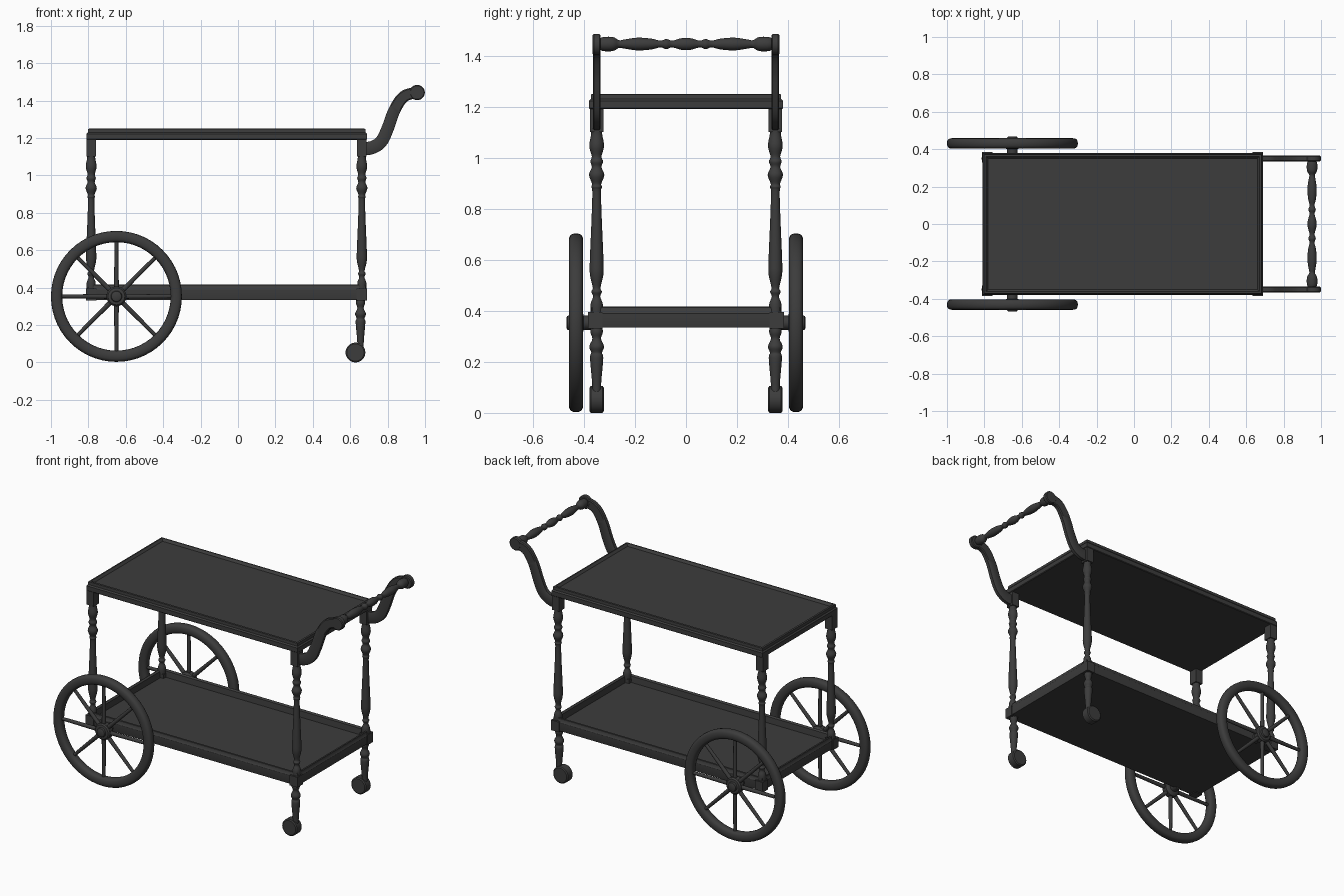
import bpy, bmesh, math
from mathutils import Vector, Matrix

if "Cube" in bpy.data.objects:
    bpy.data.objects.remove(bpy.data.objects["Cube"])

wood = bpy.data.materials.new("dark_wood")
wood.diffuse_color = (0.045, 0.045, 0.045, 1)
wood.use_nodes = True
wood.node_tree.nodes["Principled BSDF"].inputs["Base Color"].default_value = wood.diffuse_color


def finish(name, bm):
    bmesh.ops.recalc_face_normals(bm, faces=bm.faces)
    me = bpy.data.meshes.new(name)
    bm.to_mesh(me)
    bm.free()
    me.materials.append(wood)
    ob = bpy.data.objects.new(name, me)
    bpy.context.collection.objects.link(ob)
    return ob


def loft(bm, rings, closed=False):
    """Bridge rings of points; cap the ends unless closed into a loop."""
    rs = [[bm.verts.new(p) for p in r] for r in rings]
    n = len(rs[0])
    for a, b in zip(rs, rs[1:] + rs[:1] if closed else rs[1:]):
        for i in range(n):
            j = (i + 1) % n
            bm.faces.new((a[i], a[j], b[j], b[i]))
    if not closed:
        bm.faces.new(rs[0])
        bm.faces.new(rs[-1])


def turned(name, profile, loc, axis='Z', seg=20):
    """Lathe (radius, height) pairs around an axis through loc."""
    m = Matrix.Translation(loc)
    if axis == 'Y':
        m = m @ Matrix.Rotation(-math.pi / 2, 4, 'X')
    bm = bmesh.new()
    loft(bm, [[m @ Vector((r * math.cos(t), r * math.sin(t), h))
               for t in (2 * math.pi * i / seg for i in range(seg))] for r, h in profile])
    return finish(name, bm)


def box(name, c, s):
    bm = bmesh.new()
    bmesh.ops.create_cube(bm, size=1, matrix=Matrix.Translation(c) @ Matrix.Diagonal((*s, 1)))
    return finish(name, bm)


def smooth_path(pts, steps=6):
    """Catmull-Rom interpolation."""
    p = [Vector(q) for q in pts]
    p = [2 * p[0] - p[1]] + p + [2 * p[-1] - p[-2]]
    out = []
    for a, b, c, d in zip(p, p[1:], p[2:], p[3:]):
        for k in range(steps):
            t = k / steps
            out.append(0.5 * (2 * b + (c - a) * t + (2 * a - 5 * b + 4 * c - d) * t * t
                              + (3 * b - a - 3 * c + d) * t ** 3))
    return out + [p[-2]]


def lathe_curve(pts, steps=4):
    return [(max(v.x, 0.004), v.y) for v in smooth_path(pts, steps)]


# trays: rectangles lofted from (inset, height) profile
def tray(name, profile):
    bm = bmesh.new()
    loft(bm, [[(sx * (0.75 - d) - 0.06, sy * (0.38 - d), z)
               for sx, sy in ((-1, -1), (1, -1), (1, 1), (-1, 1))] for d, z in profile])
    finish(name, bm)


tray("top_tray", [(0.004, 1.19), (0, 1.194), (0, 1.222), (0.007, 1.23), (0.008, 1.248),
                  (0.018, 1.25), (0.03, 1.236)])
tray("lower_tray", [(0.006, 0.335), (0.004, 0.34), (0.004, 0.39), (0.009, 0.397),
                    (0.01, 0.413), (0.016, 0.416), (0.026, 0.408), (0.03, 0.37)])

upper_leg = lathe_curve([(0.022, 1.11), (0.022, 1.09), (0.029, 1.045), (0.019, 1.005), (0.025, 0.985),
                         (0.019, 0.963), (0.030, 0.932), (0.018, 0.898), (0.021, 0.885),
                         (0.017, 0.865), (0.020, 0.76), (0.027, 0.59), (0.026, 0.54),
                         (0.015, 0.49), (0.021, 0.475), (0.014, 0.455), (0.024, 0.425), (0.024, 0.37)])
lower_leg = lathe_curve([(0.022, 0.34), (0.024, 0.315), (0.017, 0.29), (0.029, 0.26), (0.021, 0.235),
                         (0.026, 0.215), (0.018, 0.12), (0.017, 0.07)])
arm_path = smooth_path([(0.66, 1.143), (0.715, 1.148), (0.765, 1.18), (0.80, 1.25), (0.835, 1.345),
                        (0.885, 1.42), (0.955, 1.445)])

for side, y in (("front", -0.35), ("back", 0.35)):
    s = math.copysign(1, y)
    for end, x in (("left", -0.785), ("right", 0.662)):
        # legs with square blocks at both trays
        turned(f"{side}_{end}_leg", upper_leg, (x, y, 0))
        box(f"{side}_{end}_top_block", (x, y, 1.16), (0.05, 0.054, 0.12))
        box(f"{side}_{end}_lower_block", (x, y + s * 0.006, 0.3625), (0.056, 0.056, 0.065))
    # foot and caster
    turned(f"{side}_foot", lower_leg, (0.655, y, 0))
    turned(f"{side}_caster", [(0.046, -0.028), (0.053, -0.023), (0.053, 0.023), (0.046, 0.028)],
           (0.628, y, 0.053), 'Y', 28)
    # curved handle arm
    bm = bmesh.new()
    rings = []
    for i, p in enumerate(arm_path):
        t = (arm_path[min(i + 1, len(arm_path) - 1)] - arm_path[max(i - 1, 0)]).normalized()
        nrm = Vector((-t.y, t.x))
        w = 0.036 - 0.006 * i / len(arm_path)
        rings.append([(p.x + nrm.x * a * w, y + b * 0.015, p.y + nrm.y * a * w)
                      for a, b in ((-1, -0.7), (-0.8, -1), (0.8, -1), (1, -0.7),
                                   (1, 0.7), (0.8, 1), (-0.8, 1), (-1, 0.7))])
    loft(bm, rings)
    finish(f"{side}_handle_arm", bm)
    turned(f"{side}_handle_scroll", [(0.036, -0.016), (0.041, -0.011), (0.041, 0.011), (0.036, 0.016)],
           (0.958, y, 1.443), 'Y', 28)

    # large spoked wheel
    c = Vector((-0.65, s * 0.431, 0.353))
    bm = bmesh.new()
    rings = []
    for k in range(56):
        a = 2 * math.pi * k / 56
        ring = []
        for j in range(16):
            b = 2 * math.pi * j / 16
            cb, sb = math.cos(b), math.sin(b)
            r = 0.32 + 0.03 * math.copysign(abs(cb) ** 0.75, cb)
            ring.append(c + Vector((r * math.cos(a), 0.028 * math.copysign(abs(sb) ** 0.75, sb),
                                    r * math.sin(a))))
        rings.append(ring)
    loft(bm, rings, True)
    finish(f"{side}_wheel_rim", bm)
    bm = bmesh.new()
    for k in range(8):
        m = (Matrix.Translation(c) @ Matrix.Rotation(k * math.pi / 4, 4, 'Y')
             @ Matrix.Translation((0, 0, 0.17)))
        bmesh.ops.create_cone(bm, cap_ends=True, segments=12, radius1=0.013, radius2=0.010,
                              depth=0.27, matrix=m)
    finish(f"{side}_wheel_spokes", bm)
    hub = [(0.028, -0.07), (0.028, -0.03), (0.045, -0.026), (0.053, -0.018), (0.053, 0.014),
           (0.045, 0.022), (0.03, 0.024), (0.027, 0.034), (0.018, 0.038)]
    turned(f"{side}_wheel_hub", [(r, s * h) for r, h in hub], c, 'Y', 24)

# turned handle bar, mirrored about the middle
half = [(0.022, 0.34), (0.028, 0.32), (0.027, 0.285), (0.015, 0.262), (0.018, 0.24), (0.025, 0.19),
        (0.021, 0.135), (0.013, 0.1), (0.020, 0.077), (0.013, 0.055), (0.022, 0.022)]
turned("handle_bar", lathe_curve(half + [(0.024, 0)] + [(r, -h) for r, h in reversed(half)]),
       (0.952, 0, 1.445), 'Y')

# smooth shading with sharp edges kept
bpy.ops.object.select_all(action='SELECT')
bpy.context.view_layer.objects.active = bpy.data.objects["handle_bar"]
bpy.ops.object.shade_smooth_by_angle(angle=math.radians(35))
